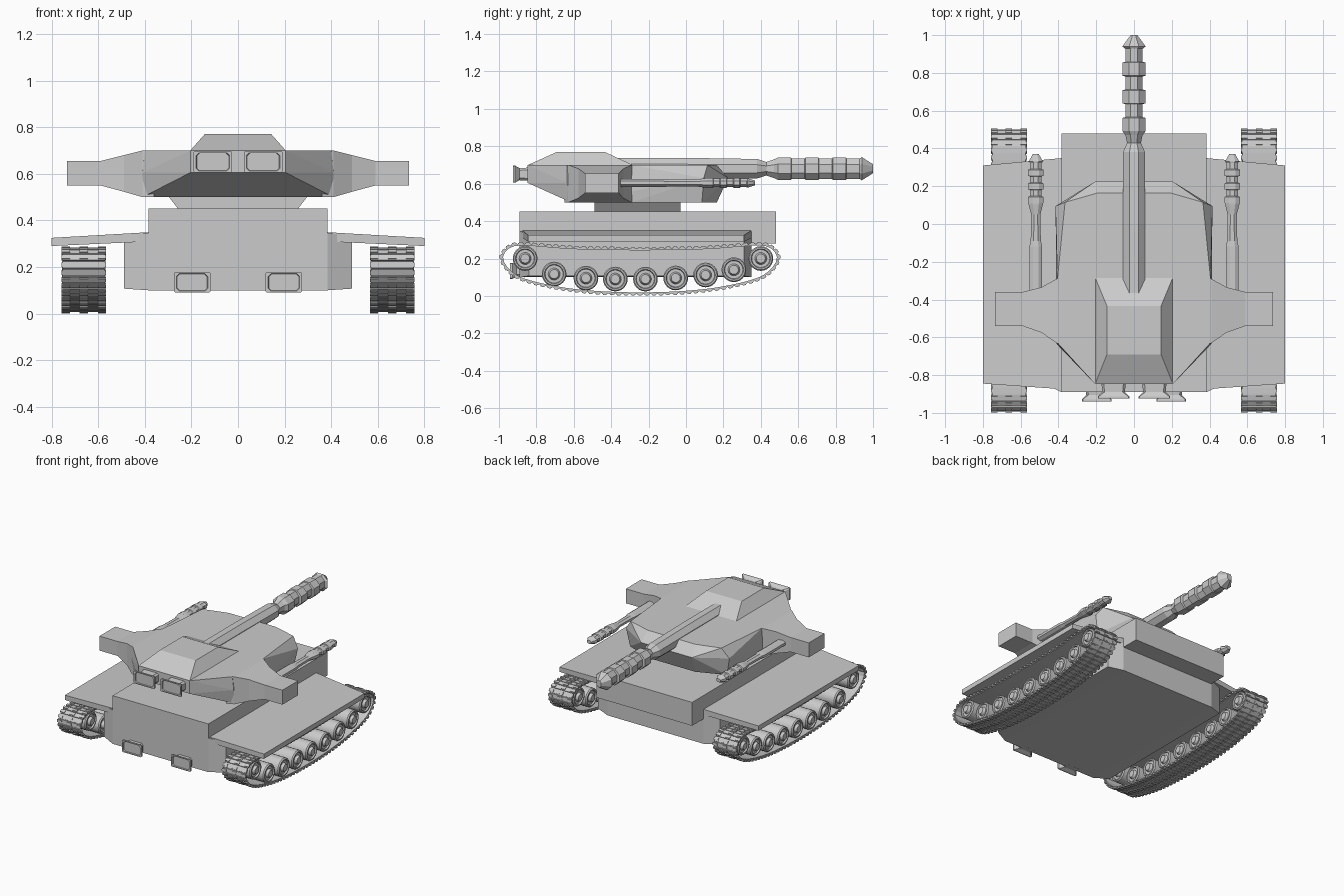
import bpy, bmesh, math
from mathutils import Vector, Matrix

if "Cube" in bpy.data.objects:
    bpy.data.objects.remove(bpy.data.objects["Cube"])


def finish(name, bm, mirror=False, smooth=False):
    bmesh.ops.recalc_face_normals(bm, faces=bm.faces)
    me = bpy.data.meshes.new(name)
    bm.to_mesh(me)
    bm.free()
    ob = bpy.data.objects.new(name, me)
    bpy.context.collection.objects.link(ob)
    if smooth:
        bpy.ops.object.select_all(action='DESELECT')
        bpy.context.view_layer.objects.active = ob
        ob.select_set(True)
        bpy.ops.object.shade_smooth_by_angle(angle=math.radians(35))
    if mirror:
        ob.modifiers.new("Mirror", 'MIRROR').use_mirror_merge = False
    return ob


def solid(name, pts, centred=True):
    """Convex block; centred blocks list only the +x corners, others are mirrored."""
    bm = bmesh.new()
    if centred:
        pts = pts + [(-x, y, z) for x, y, z in pts]
    vs = [bm.verts.new(p) for p in pts]
    res = bmesh.ops.convex_hull(bm, input=vs)
    junk = [v for v in res["geom_interior"] if isinstance(v, bmesh.types.BMVert)]
    bmesh.ops.delete(bm, geom=junk, context='VERTS')
    bmesh.ops.dissolve_limit(bm, angle_limit=0.02, verts=bm.verts, edges=bm.edges)
    return finish(name, bm, mirror=not centred)


def add_loft(bm, rings, closed=False):
    rows = [[bm.verts.new(p) for p in r] for r in rings]
    n = len(rows[0])
    for i in range(len(rows) if closed else len(rows) - 1):
        a, b = rows[i], rows[(i + 1) % len(rows)]
        for k in range(n):
            bm.faces.new((a[k], a[(k + 1) % n], b[(k + 1) % n], b[k]))
    if not closed:
        bm.faces.new(rows[0])
        bm.faces.new(rows[-1])


def loft(name, rings, mirror=False):
    bm = bmesh.new()
    add_loft(bm, rings)
    return finish(name, bm, mirror)


# Hull: upper box overhanging the rear, and wide chamfered lower tub
solid("upper_hull", [(.385, y, z) for y in (-.89, .48) for z in (.28, .45)])
solid("lower_hull", [(.385, y, z) for y in (-.89, .35) for z in (.10, .345)]
      + [(.49, y, z) for y in (-.84, .31) for z in (.107, .335)])

# Sloping fenders over the tracks
solid("fender", [(.37, -.875, .35), (.37, .35, .35), (.37, -.875, .31), (.37, .35, .31),
                 (.49, -.845, .344), (.49, .31, .344)]
      + [(.80, y, z) for y in (-.845, .31) for z in (.29, .325)]
      + [(.49, y, .31) for y in (-.845, .31)], centred=False)

# Turret ring, turret body and raised cupola
solid("turret_ring", [(x, y, z) for x, z in ((.25, .44), (.30, .505)) for y in (-.49, -.03)])
solid("turret", [(.205, -.848, .70), (.205, -.848, .605), (.40, -.635, .70), (.41, -.635, .605),
                 (.41, -.615, .50), (.405, -.29, .70), (.405, -.29, .50),
                 (.19, .165, .70), (.365, .115, .70),
                 (.205, .225, .63), (.415, .095, .63),
                 (.19, .165, .50), (.39, .085, .50)])
solid("cupola", [(.205, -.845, .70), (.205, -.285, .70), (.143, -.69, .77), (.143, -.435, .77)])

# Side wings tapering out to square pods
wing = []
for x, y0, y1, z0, z1 in ((.36, -.65, -.285, .50, .70), (.41, -.63, -.29, .50, .70),
                          (.49, -.575, -.335, .523, .68),
                          (.59, -.54, -.36, .55, .655), (.735, -.54, -.36, .55, .655)):
    wing.append([(x, y0, z0), (x, y1, z0), (x, y1, z1), (x, y0, z1)])
loft("wing", wing, mirror=True)


# Guns: eight-sided stepped tubes
def gun(name, cx, cz, profile, mirror=False):
    c = math.cos(math.pi / 8)
    angs = [(k + .5) * math.pi / 4 for k in range(8)]
    loft(name, [[(cx + rx / c * math.cos(a), y, cz + rz / c * math.sin(a)) for a in angs]
                for y, rx, rz in profile], mirror)


def collars(y0, y1, n, wide, narrow):
    out, step = [], (y1 - y0) / (2 * n)
    for i in range(2 * n):
        r = narrow if i % 2 else wide
        a = y0 + i * step
        out += [(a + .002, *r), (a + step - .002, *r)]
    return out


gun("main_gun", 0, .68, [(-.5, .058, .058), (0, .058, .058), (.38, .058, .052),
                         (.43, .037, .036), (.47, .045, .050)]
    + collars(.49, .93, 3, (.062, .060), (.046, .055))
    + [(.94, .062, .062), (1.0, .018, .024)])
gun("side_gun", .52, .604, [(-.42, .034, .022), (-.12, .034, .022), (-.09, .027, .019),
                            (.05, .024, .018), (.10, .037, .025)]
    + collars(.11, .325, 3, (.040, .026), (.030, .023))
    + [(.33, .038, .025), (.37, .016, .012)], mirror=True)


# Flared lamps on turret nose and hull front
def lamp(name, cx, cz, w, h, y0, y1):
    rings = []
    for y, s in ((y0, .8), (y1 + .035, .72), (y1 + .012, 1), (y1, 1), (y1, .87), (y1 + .008, .83)):
        a, b = w * s, h * s
        k = .012 if s < .9 else .004
        rings.append([(cx + px, y, cz + pz) for px, pz in
                      ((a, b - k), (a - k, b), (k - a, b), (-a, b - k),
                       (-a, k - b), (k - a, -b), (a - k, -b), (a, k - b))])
    loft(name, rings, mirror=True)


lamp("turret_lamp", .108, .651, .083, .045, -.82, -.925)
lamp("hull_lamp", .197, .134, .078, .043, -.86, -.940)

# Track path: half outline around the centre, mirrored, then smoothed
MID, X0, X1 = -.246, .567, .757
half = [(0, .262), (.35, .268), (.62, .287), (.705, .272), (.75, .215),
        (.725, .145), (.64, .082), (.45, .034), (.24, .009), (0, .001)]
ctrl = [Vector((MID + y, z)) for y, z in half]
ctrl += [Vector((MID - y, z)) for y, z in half[-2:0:-1]]


def smooth_loop(pts, count):
    dense, n = [], len(pts)
    for i in range(n):
        a, b, c, d = (pts[(i + j) % n] for j in (-1, 0, 1, 2))
        for s in range(24):
            t = s / 24
            dense.append(.5 * (2 * b + (c - a) * t + (2 * a - 5 * b + 4 * c - d) * t * t
                               + (3 * b - a - 3 * c + d) * t ** 3))
    m = len(dense)
    lens = [(dense[(i + 1) % m] - dense[i]).length for i in range(m)]
    step, acc, nxt, out = sum(lens) / count, 0, 0, []
    for i in range(m):
        while acc + lens[i] > nxt and len(out) < count:
            out.append(dense[i].lerp(dense[(i + 1) % m], (nxt - acc) / lens[i]))
            nxt += step
        acc += lens[i]
    return out


path = smooth_loop(ctrl, 86)
frames = []
for i, p in enumerate(path):
    t = (path[(i + 1) % len(path)] - path[i - 1]).normalized()
    frames.append((p, t, Vector((-t.y, t.x))))      # outward normal

# Track belt
bm = bmesh.new()
add_loft(bm, [[(x, *(p + n * d)) for x, d in
               ((X0 + .008, -.018), (X1 - .008, -.018), (X1 - .008, -.009), (X0 + .008, -.009))]
              for p, t, n in frames], closed=True)
finish("track_belt", bm, mirror=True)

# Track links: a full-width pad with three raised grips each
bm = bmesh.new()
for p, t, n in frames:
    for xa, xb, lo, hi, ln in ((X0 + .004, X1 - .004, -.013, -.005, .029), (X0, X0 + .035, -.014, 0, .018),
                               (.645, .68, -.012, 0, .018), (X1 - .035, X1, -.014, 0, .018)):
        c = p + n * (lo + hi) / 2
        rot = Matrix(((1, 0, 0), (0, t.x, n.x), (0, t.y, n.y))).to_4x4()
        bmesh.ops.create_cube(bm, size=1, matrix=Matrix.Translation(((xa + xb) / 2, *c)) @ rot
                              @ Matrix.Diagonal((xb - xa, ln, hi - lo, 1)))
finish("track_links", bm, mirror=True)

# Road wheels: stepped rim, dish and hub, same on both faces
face = [(.094, .014), (.094, .024), (.084, .028), (.076, .032), (.076, .048),
        (.086, .052), (.086, .060), (.078, .066)]
prof = [(-x, r) for x, r in face] + face[::-1]
wheels = [(-.86, .20), (-.705, .117), (-.535, .095), (-.378, .09), (-.217, .09),
          (-.055, .096), (.105, .112), (.256, .14), (.40, .20)]
bm = bmesh.new()
for y, z in wheels:
    add_loft(bm, [[((X0 + X1) / 2 + x, y + r * math.cos(k * math.tau / 24),
                    z + r * math.sin(k * math.tau / 24)) for k in range(24)] for x, r in prof])
finish("road_wheels", bm, mirror=True, smooth=True)
